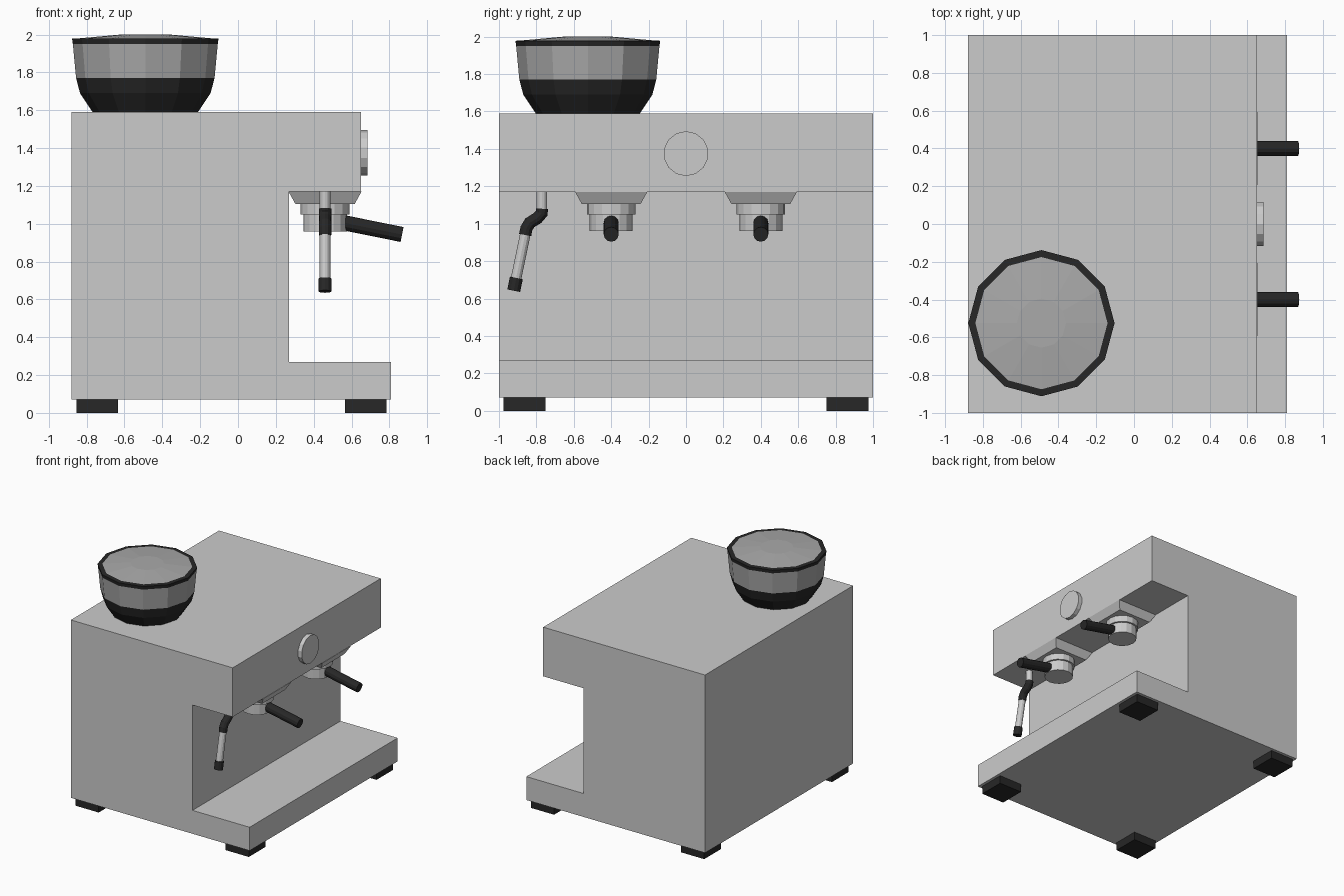
import bpy, bmesh, math
from mathutils import Vector

if "Cube" in bpy.data.objects:
    bpy.data.objects.remove(bpy.data.objects["Cube"])


def material(name, value):
    m = bpy.data.materials.new(name)
    m.diffuse_color = (value, value, value, 1)
    m.use_nodes = True
    m.node_tree.nodes["Principled BSDF"].inputs["Base Color"].default_value = m.diffuse_color
    return m


BLACK = material("black_plastic", 0.02)
SMOKED = material("smoked_plastic", 0.4)


def finish(name, bm, mat=None):
    bmesh.ops.recalc_face_normals(bm, faces=bm.faces)
    mesh = bpy.data.meshes.new(name)
    bm.to_mesh(mesh)
    bm.free()
    if mat:
        mesh.materials.append(mat)
    ob = bpy.data.objects.new(name, mesh)
    bpy.context.collection.objects.link(ob)
    return ob


def lathe(name, profile, centre, sides, mat=None, start=0.0, bottom=True, top=True):
    """Spin (radius, z) points around a vertical axis."""
    bm = bmesh.new()
    rings = []
    for r, z in profile:
        rings.append([bm.verts.new((centre[0] + r * math.cos(start + math.tau * i / sides),
                                    centre[1] + r * math.sin(start + math.tau * i / sides), z))
                      for i in range(sides)])
    for a, b in zip(rings, rings[1:]):
        for i in range(sides):
            j = (i + 1) % sides
            bm.faces.new((a[i], a[j], b[j], b[i]))
    if bottom:
        bm.faces.new(rings[0][::-1])
    if top:
        bm.faces.new(rings[-1])
    return finish(name, bm, mat)


def rod(name, a, b, radius, sides=12, mat=None):
    """Capped cylinder between two points."""
    a, b = Vector(a), Vector(b)
    bm = bmesh.new()
    bmesh.ops.create_cone(bm, cap_ends=True, segments=sides, radius1=radius,
                          radius2=radius, depth=(b - a).length)
    ob = finish(name, bm, mat)
    ob.location = (a + b) / 2
    ob.rotation_euler = (b - a).to_track_quat('Z', 'Y').to_euler()
    return ob


def box(name, lo, hi, mat=None):
    bm = bmesh.new()
    bmesh.ops.create_cube(bm, size=1)
    for v in bm.verts:
        v.co = [(l + h) / 2 + c * (h - l) for l, h, c in zip(lo, hi, v.co)]
    return finish(name, bm, mat)


# Housing: C-shaped side profile extruded across the width
outline = [(-0.88, 0.07), (0.81, 0.07), (0.81, 0.27), (0.27, 0.27),
           (0.27, 1.17), (0.65, 1.17), (0.65, 1.59), (-0.88, 1.59)]
bm = bmesh.new()
side = bm.faces.new([bm.verts.new((x, -1, z)) for x, z in outline])
ext = bmesh.ops.extrude_face_region(bm, geom=[side], use_keep_orig=True)
for g in ext["geom"]:
    if isinstance(g, bmesh.types.BMVert):
        g.co.y = 1
finish("housing", bm)

# Feet
for xn, x0, x1 in (("rear", -0.855, -0.635), ("front", 0.565, 0.785)):
    for yn, y0, y1 in (("left", -0.975, -0.75), ("right", 0.75, 0.975)):
        box(f"{xn}_{yn}_foot", (x0, y0, 0), (x1, y1, 0.07), BLACK)

# Bean hopper
C = (-0.49, -0.525)
lathe("hopper_base", [(0.275, 1.585), (0.345, 1.69), (0.366, 1.77)], C, 12, BLACK)
lathe("hopper_bowl", [(0.366, 1.77), (0.383, 1.95)], C, 12, SMOKED, bottom=False, top=False)
lathe("hopper_rim", [(0.383, 1.95), (0.387, 1.978), (0.35, 1.98)], C, 12, BLACK,
      bottom=False, top=False)
lathe("hopper_lid", [(0.35, 1.98), (0.13, 2.0)], C, 12, SMOKED, bottom=False)

# Pressure gauge
rod("gauge", (0.64, 0, 1.375), (0.685, 0, 1.375), 0.12, 14)

# Brew groups with filter holders and handles
for side_name, y in (("left", -0.4), ("right", 0.4)):
    c = (0.46, y)
    k = math.sqrt(2)
    lathe(f"{side_name}_group_mount", [(0.157 * k, 1.105), (0.193 * k, 1.17)], c, 4,
          start=math.pi / 4)
    lathe(f"{side_name}_group_head", [(0.115, 0.96), (0.115, 1.05), (0.13, 1.05), (0.13, 1.11)],
          c, 16)
    rod(f"{side_name}_handle", (0.56, y, 1.005), (0.867, y, 0.943), 0.04, 12, BLACK)

# Steam wand
X = 0.46
rod("wand_top", (X, -0.77, 1.18), (X, -0.77, 1.07), 0.028)
curve = bpy.data.curves.new("wand_grip", 'CURVE')
curve.dimensions = '3D'
curve.bevel_depth = 0.033
curve.bevel_resolution = 4
curve.use_fill_caps = True
sp = curve.splines.new('POLY')
path = [(-0.77, 1.08), (-0.772, 1.055), (-0.795, 1.03), (-0.835, 1.005), (-0.853, 0.975), (-0.86, 0.94)]
sp.points.add(len(path) - 1)
for p, (y, z) in zip(sp.points, path):
    p.co = (X, y, z, 1)
sp.use_smooth = False
curve.materials.append(BLACK)
grip = bpy.data.objects.new("wand_grip", curve)
bpy.context.collection.objects.link(grip)
bpy.context.view_layer.objects.active = grip
grip.select_set(True)
bpy.ops.object.convert(target='MESH')
rod("wand_pipe", (X, -0.858, 0.95), (X, -0.91, 0.70), 0.028)
rod("wand_tip", (X, -0.907, 0.71), (X, -0.921, 0.642), 0.035, 12, BLACK)
